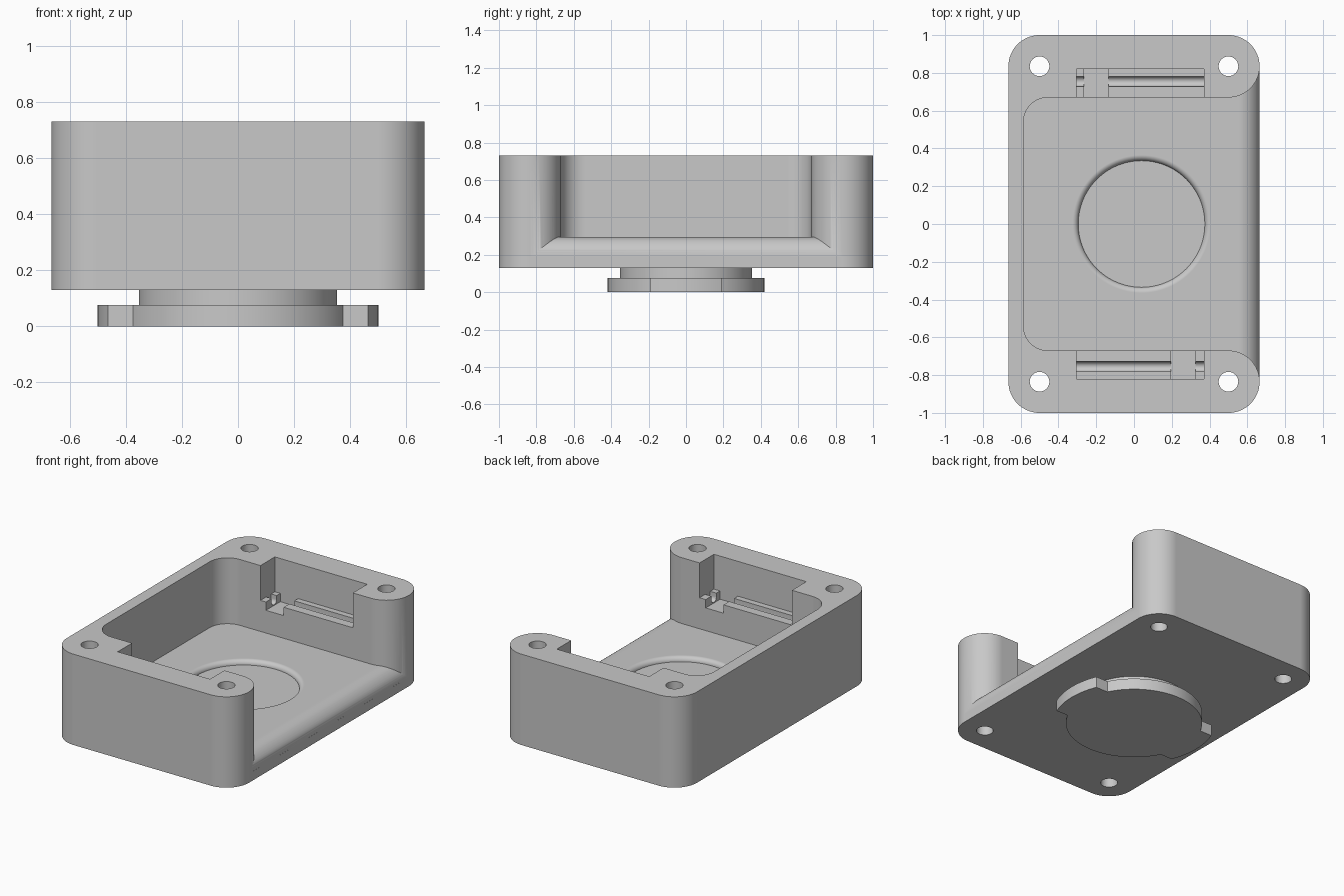
import bpy, bmesh
from math import sin, cos, asin, radians, degrees

if "Cube" in bpy.data.objects:
    bpy.data.objects.remove(bpy.data.objects["Cube"])

grey = bpy.data.materials.new("plain grey")
grey.use_nodes = True
COLOUR = (0.58, 0.58, 0.58, 1)
grey.diffuse_color = COLOUR
grey.node_tree.nodes["Principled BSDF"].inputs["Base Color"].default_value = COLOUR

HALF_X, HALF_Y = 0.665, 1.0
BASE, FLOOR, TOP = 0.13, 0.295, 0.73
R = 0.165                                  # corner radius of the box
CX, CY = HALF_X - R, HALF_Y - R            # corner centres


def arc(cx, cy, r, start, end, n=16):
    """Points along an arc, angles in degrees."""
    angles = [radians(start + (end - start) * i / n) for i in range(n + 1)]
    return [(cx + r * cos(a), cy + r * sin(a)) for a in angles]


def solid(name, points, low, high, axis="z"):
    """Extrude a closed outline along z, x or y."""
    place = {"z": lambda u, v, w: (u, v, w),
             "y": lambda u, v, w: (u, w, v),
             "x": lambda u, v, w: (w, u, v)}[axis]
    bm = bmesh.new()
    face = bm.faces.new([bm.verts.new(place(u, v, low)) for u, v in points])
    out = bmesh.ops.extrude_face_region(bm, geom=[face])
    shift = place(0, 0, high - low)
    bmesh.ops.translate(bm, vec=shift,
                        verts=[g for g in out["geom"] if isinstance(g, bmesh.types.BMVert)])
    return finish(name, bm)


def finish(name, bm):
    bmesh.ops.recalc_face_normals(bm, faces=bm.faces)
    mesh = bpy.data.meshes.new(name)
    bm.to_mesh(mesh)
    bm.free()
    mesh.materials.append(grey)
    obj = bpy.data.objects.new(name, mesh)
    bpy.context.collection.objects.link(obj)
    return obj


def box(name, x0, x1, y0, y1, z0, z1):
    return solid(name, [(x0, y0), (x1, y0), (x1, y1), (x0, y1)], z0, z1)


def lathe(name, profile, cx, steps=96):
    """Spin a profile that starts and ends on the axis."""
    bm = bmesh.new()
    verts = [bm.verts.new((cx + r, 0, z)) for r, z in profile]
    edges = [bm.edges.new(pair) for pair in zip(verts, verts[1:])]
    bmesh.ops.spin(bm, geom=verts + edges, cent=(cx, 0, 0), axis=(0, 0, 1),
                   angle=radians(360), steps=steps, use_merge=True)
    bmesh.ops.remove_doubles(bm, verts=bm.verts, dist=1e-5)
    return finish(name, bm)


def cut(target, cutter):
    """Subtract a cutter for good and delete it."""
    mod = target.modifiers.new("cut", "BOOLEAN")
    mod.operation, mod.solver, mod.object = "DIFFERENCE", "EXACT", cutter
    bpy.context.view_layer.update()
    graph = bpy.context.evaluated_depsgraph_get()
    mesh = bpy.data.meshes.new_from_object(target.evaluated_get(graph))
    target.modifiers.clear()
    target.data = mesh
    bpy.data.objects.remove(cutter)


# Rounded box
outline = (arc(CX, CY, R, 0, 90) + arc(-CX, CY, R, 90, 180)
           + arc(-CX, -CY, R, 180, 270) + arc(CX, -CY, R, 270, 360))
body = solid("housing", outline, BASE, TOP)

# Cavity, open on one side, flaring around the two rounded wall ends
INNER, LEFT, CR = CY - R, -0.585, 0.13
half = [(0.9, CY)] + arc(CX, CY, R, 360, 270) + arc(LEFT + CR, INNER - CR, CR, 90, 180)
cavity = solid("cavity_cutter", half + [(x, -y) for x, y in reversed(half)], 0.19, 1.0)

# The floor keeps a rounded sill along the open side
SILL = 0.11
sill = [(-1, 0), (HALF_X, 0)] + arc(HALF_X - SILL, FLOOR - SILL, SILL, 0, 90) + [(-1, FLOOR)]
cut(cavity, solid("sill_former", sill, -1.2, 1.2, "y"))
cut(body, cavity)

# Shallow round recess with a softened rim
DEPTH, RIM = 0.03, 0.335
rim = arc(RIM + DEPTH, FLOOR - DEPTH, DEPTH, 180, 90, 8)
cut(body, lathe("recess_cutter", [(0, FLOOR - DEPTH)] + rim + [(RIM + DEPTH, 0.4), (0, 0.4)], 0.04))

# Screw holes
for sx in (-1, 1):
    for sy in (-1, 1):
        cut(body, solid("hole_cutter", arc(sx * CX, sy * CY, 0.052, 0, 348.75, 31), 0, 1))

# Latch pockets in both end walls: shelf, round-bottomed slot and a deeper gap
PX0, PX1, SHELF = -0.305, 0.37, 0.5
for s, gap in ((1, (-0.265, -0.135)), (-1, (0.195, 0.325))):
    y0, y1 = sorted((s * 0.6, s * 0.82))
    cut(body, box("pocket_cutter", PX0, PX1, y0, y1, SHELF, 1))
    slot = arc(s * 0.755, SHELF - 0.025, 0.026, 180, 360, 12)
    slot += [(s * 0.755 + 0.026, 0.6), (s * 0.755 - 0.026, 0.6)]
    cut(body, solid("slot_cutter", slot, PX0, PX1, "x"))
    cut(body, box("gap_cutter", gap[0], gap[1], y0, y1, SHELF - 0.055, 0.6))

# Round neck and the locking plate with two tabs underneath
neck = solid("mount_neck", arc(0, 0, 0.353, 0, 356.25, 95), 0.07, BASE + 0.01)
DISC, TAB, WIDE = 0.42, 0.5, 0.19
a_tab, a_disc = degrees(asin(WIDE / TAB)), degrees(asin(WIDE / DISC))
plate_outline = []
for turn in (0, 180):
    plate_outline += arc(0, 0, TAB, turn - a_tab, turn + a_tab, 12)
    plate_outline += arc(0, 0, DISC, turn + a_disc, turn + 180 - a_disc, 32)
plate = solid("mount_plate", plate_outline, 0, 0.075)

# Smooth curves, crisp edges
for obj in (body, neck, plate):
    bpy.ops.object.select_all(action="DESELECT")
    obj.select_set(True)
    bpy.context.view_layer.objects.active = obj
    bpy.ops.object.shade_smooth_by_angle(angle=radians(30))
    weighted = obj.modifiers.new("even normals", "WEIGHTED_NORMAL")
    weighted.keep_sharp = True
